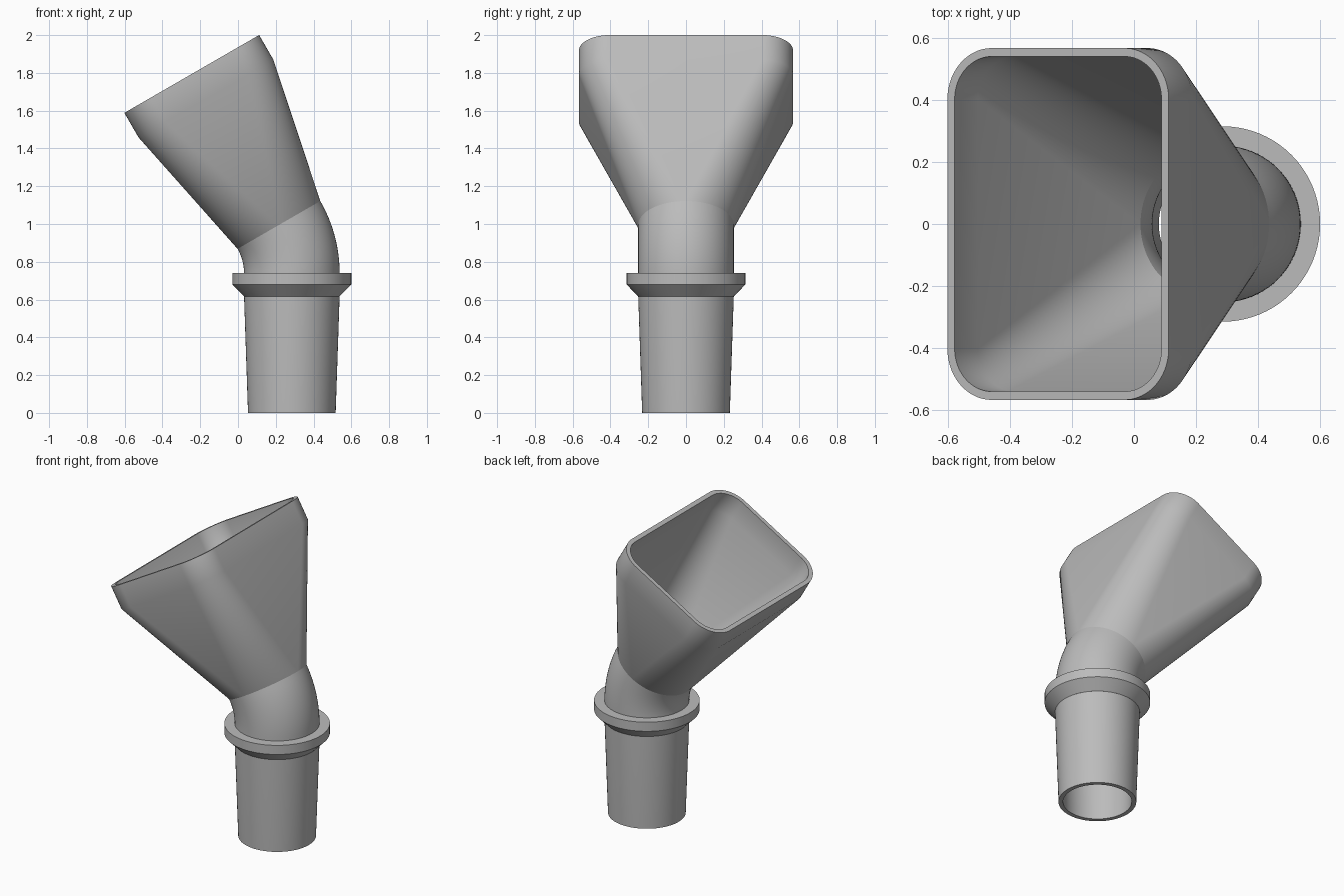
import bpy, bmesh
from math import sin, cos, pi, radians
from mathutils import Vector

cube = bpy.data.objects.get("Cube")
if cube:
    bpy.data.objects.remove(cube, do_unlink=True)

grey = bpy.data.materials.new("matte grey")
grey.use_nodes = True
colour = (0.5, 0.5, 0.5, 1)
grey.diffuse_color = colour
grey.node_tree.nodes["Principled BSDF"].inputs["Base Color"].default_value = colour

STEPS = 20            # segments per quarter turn
AXIS_X = 0.285        # pipe axis
ELBOW_Z = 0.74        # where the bend starts
BEND = radians(30)
BEND_R = 0.51
OUTER, WALL = 0.253, 0.027


def section(centre, tilt, half_u, half_y, r):
    """Rounded rectangle ring (a circle when half_u = half_y = r)."""
    u, v = Vector((cos(tilt), 0, sin(tilt))), Vector((0, 1, 0))
    ring = []
    for q, (su, sv) in enumerate([(1, 1), (-1, 1), (-1, -1), (1, -1)]):
        for i in range(STEPS + 1):
            a = (q + i / STEPS) * pi / 2
            ring.append(centre + u * (su * (half_u - r) + r * cos(a))
                        + v * (sv * (half_y - r) + r * sin(a)))
    return ring


def circle(z, r):
    return section(Vector((AXIS_X, 0, z)), 0, r, r, r)


def shell(name, rings):
    """Closed wall: rings run up the outside and back down the inside."""
    bm = bmesh.new()
    loops = [[bm.verts.new(p) for p in ring] for ring in rings]
    n = len(loops[0])
    for a, b in zip(loops, loops[1:] + loops[:1]):
        for i in range(n):
            j = (i + 1) % n
            bm.faces.new((a[i], a[j], b[j], b[i]))
    bmesh.ops.remove_doubles(bm, verts=bm.verts, dist=1e-5)
    bmesh.ops.recalc_face_normals(bm, faces=bm.faces)
    mesh = bpy.data.meshes.new(name)
    bm.to_mesh(mesh)
    bm.free()
    mesh.materials.append(grey)
    obj = bpy.data.objects.new(name, mesh)
    bpy.context.collection.objects.link(obj)
    bpy.ops.object.select_all(action="DESELECT")
    obj.select_set(True)
    bpy.context.view_layer.objects.active = obj
    bpy.ops.object.shade_smooth_by_angle(angle=radians(30))
    return obj


# Tapered pipe that plugs into a hose
inner = OUTER - WALL
shell("tapered_pipe", [circle(0, 0.232), circle(0.62, OUTER), circle(ELBOW_Z, OUTER),
                       circle(ELBOW_Z, inner), circle(0.62, inner), circle(0, 0.205)])

# Stop collar with a chamfered underside
shell("stop_collar", [circle(0.617, OUTER), circle(0.68, 0.315),
                      circle(ELBOW_Z, 0.315), circle(ELBOW_Z, 0.24), circle(0.617, 0.24)])


# Bent elbow
def bend_centre(a):
    return Vector((AXIS_X - BEND_R + BEND_R * cos(a), 0, ELBOW_Z + BEND_R * sin(a)))


angles = [BEND * i / 12 for i in range(13)]
shell("elbow", [section(bend_centre(a), a, OUTER, OUTER, OUTER) for a in angles]
      + [section(bend_centre(a), a, inner, inner, inner) for a in reversed(angles)])

# Funnel: round throat lofted to a rounded rectangular mouth with a straight lip
throat = bend_centre(BEND)
along = Vector((-sin(BEND), 0, cos(BEND)))


def funnel_side(inset):
    r = OUTER - inset
    mouth = (0.412 - inset, 0.567 - inset, 0.165 - inset)
    return [section(throat, BEND, r, r, r),
            section(throat + along * 0.773, BEND, *mouth),
            section(throat + along * 0.923, BEND, *mouth)]


shell("funnel", funnel_side(0) + funnel_side(WALL)[::-1])
